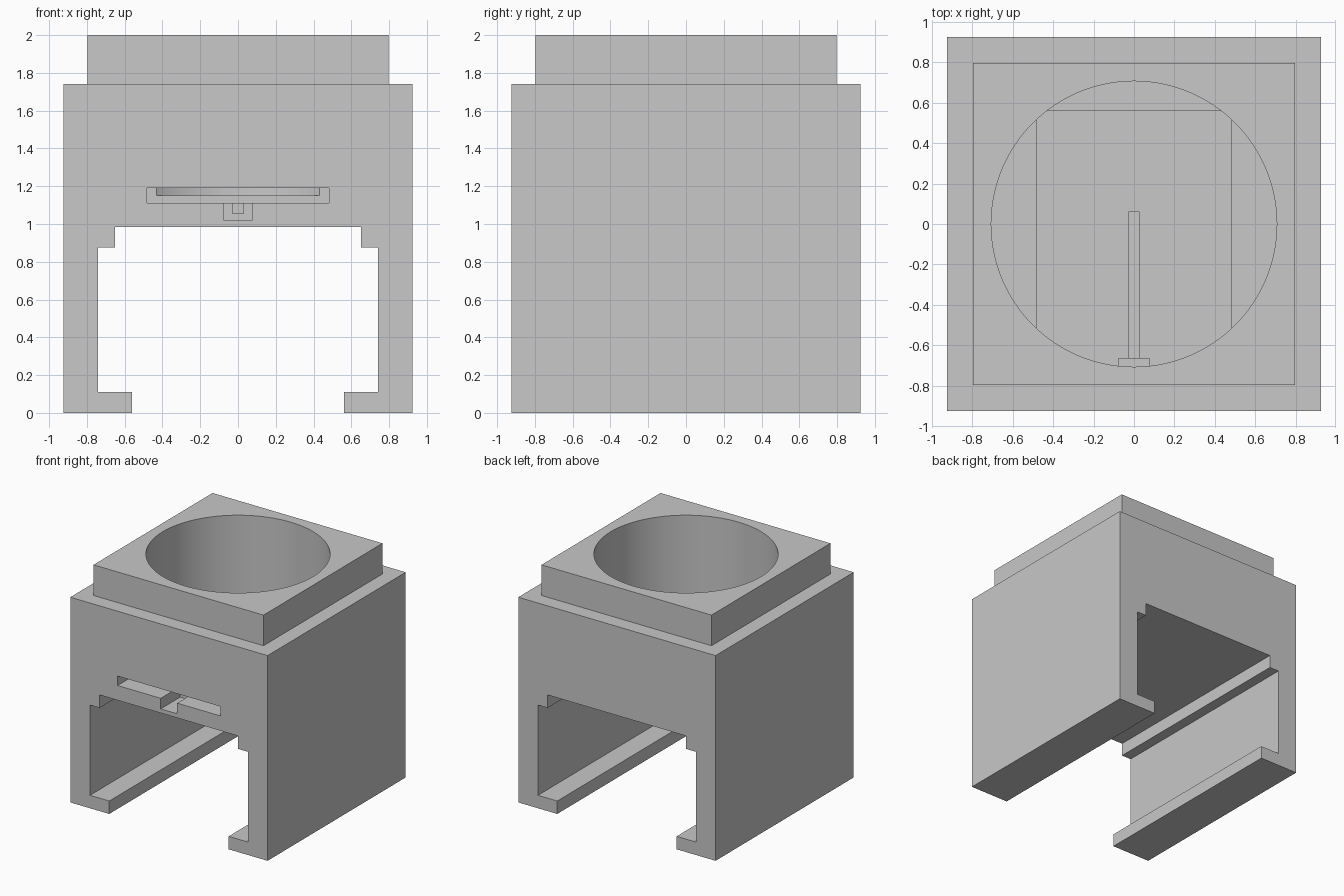
import bpy
import bmesh
import math
from mathutils import Matrix, Vector

if "Cube" in bpy.data.objects:
    bpy.data.objects.remove(bpy.data.objects["Cube"], do_unlink=True)

grey = bpy.data.materials.new("plain grey")
grey.use_nodes = True
color = (0.58, 0.58, 0.58, 1)
grey.diffuse_color = color
grey.node_tree.nodes["Principled BSDF"].inputs["Base Color"].default_value = color

HALF = 0.925


def finish(bm, name):
    bmesh.ops.recalc_face_normals(bm, faces=bm.faces)
    mesh = bpy.data.meshes.new(name)
    bm.to_mesh(mesh)
    bm.free()
    mesh.materials.append(grey)
    obj = bpy.data.objects.new(name, mesh)
    bpy.context.collection.objects.link(obj)
    return obj


def box(name, x, y0, y1, z0, z1):
    """Box centred on x with half width x."""
    bm = bmesh.new()
    size = Matrix.Diagonal((2 * x, y1 - y0, z1 - z0, 1))
    middle = Matrix.Translation((0, (y0 + y1) / 2, (z0 + z1) / 2))
    bmesh.ops.create_cube(bm, size=1, matrix=middle @ size)
    return finish(bm, name)


def combine(target, tool, operation):
    """Apply a boolean and remove the tool."""
    tool.hide_render = True
    mod = target.modifiers.new(tool.name, "BOOLEAN")
    mod.operation = operation
    mod.solver = "EXACT"
    mod.object = tool
    bpy.ops.object.select_all(action="DESELECT")
    bpy.context.view_layer.objects.active = target
    target.select_set(True)
    bpy.ops.object.modifier_apply(modifier=mod.name)
    bpy.data.objects.remove(tool, do_unlink=True)


# Body: mirrored profile with a stepped channel and inward feet, run front to back
side = [(HALF, 1.74), (HALF, 0), (0.56, 0), (0.56, 0.11),
        (0.74, 0.11), (0.74, 0.875), (0.65, 0.875), (0.65, 0.985)]
profile = side + [(-x, z) for x, z in reversed(side)]
bm = bmesh.new()
face = bm.faces.new([bm.verts.new((x, -HALF, z)) for x, z in profile])
run = bmesh.ops.extrude_face_region(bm, geom=[face])
moved = [v for v in run["geom"] if isinstance(v, bmesh.types.BMVert)]
bmesh.ops.translate(bm, verts=moved, vec=Vector((0, 2 * HALF, 0)))
body = finish(bm, "holder_body")

# Square collar on top
combine(body, box("collar", 0.797, -0.797, 0.797, 1.4, 2), "UNION")

# Round well, open at the top
bm = bmesh.new()
bmesh.ops.create_cone(bm, cap_ends=True, segments=128, radius1=0.707, radius2=0.707,
                      depth=1, matrix=Matrix.Translation((0, 0, 1.65)))
combine(body, finish(bm, "well_cutter"), "DIFFERENCE")

# Front slot, short notch and long thin groove beneath it
combine(body, box("slot_cutter", 0.482, -1, 0.56, 1.11, 1.19), "DIFFERENCE")
combine(body, box("notch_cutter", 0.077, -1, -0.665, 1.02, 1.15), "DIFFERENCE")
combine(body, box("groove_cutter", 0.028, -0.8, 0.06, 1.055, 1.15), "DIFFERENCE")

# Smooth well wall with sharp edges
body.select_set(True)
bpy.context.view_layer.objects.active = body
bpy.ops.object.shade_smooth_by_angle(angle=math.radians(30))
